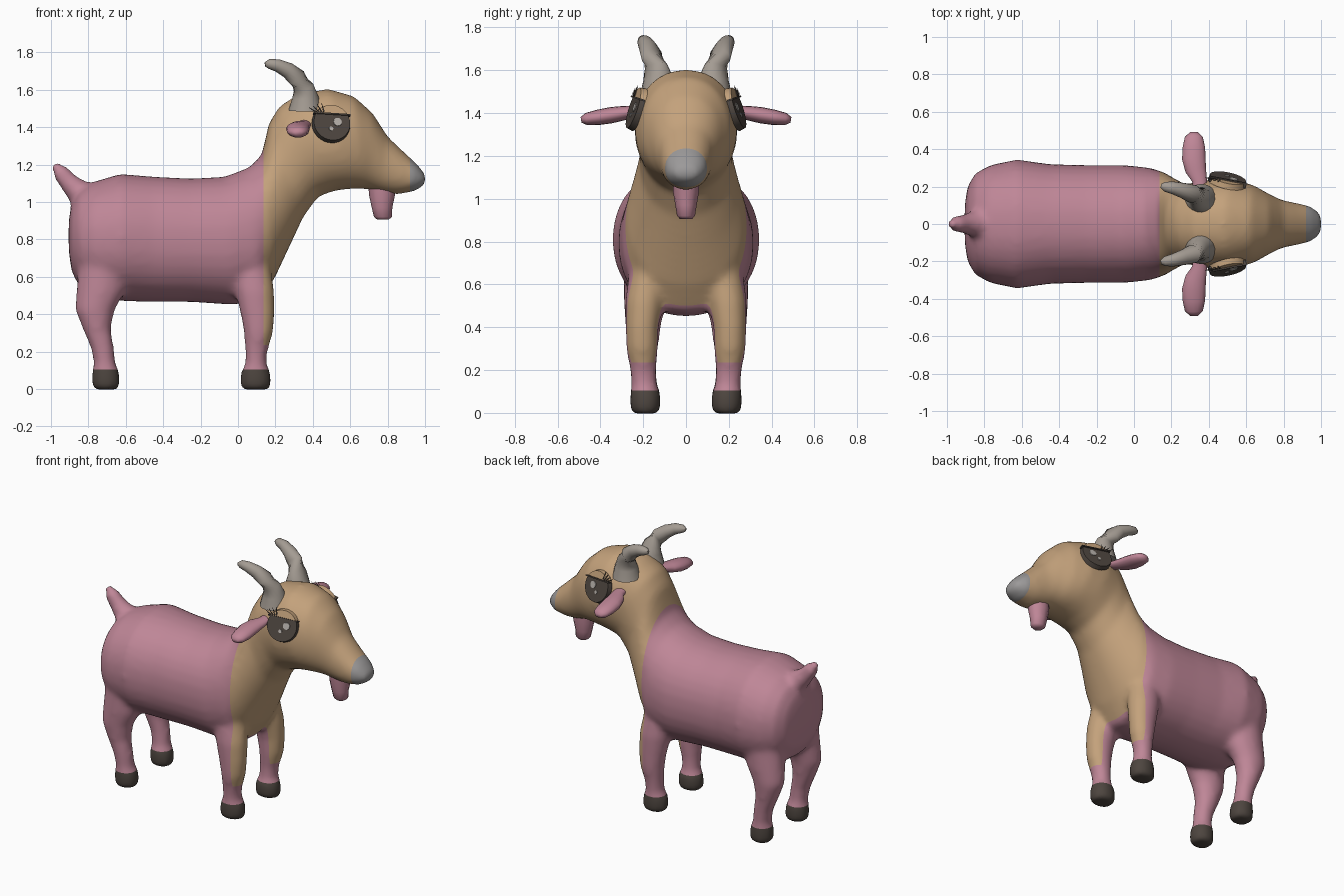
import bpy, bmesh, math
from mathutils import Vector, Matrix

cube = bpy.data.objects.get("Cube")
if cube:
    bpy.data.objects.remove(cube, do_unlink=True)


def material(name, rgb):
    m = bpy.data.materials.new(name)
    m.use_nodes = True
    m.diffuse_color = (*rgb, 1)
    bsdf = next(n for n in m.node_tree.nodes if n.type == 'BSDF_PRINCIPLED')
    bsdf.inputs["Base Color"].default_value = (*rgb, 1)
    bsdf.inputs["Roughness"].default_value = 0.8
    return m


PINK = material("pink coat", (0.52, 0.24, 0.31))
TAN = material("tan coat", (0.55, 0.36, 0.20))
DARK = material("dark brown", (0.075, 0.06, 0.05))
HORN = material("horn grey", (0.37, 0.33, 0.29))
NOSE = material("nose grey", (0.33, 0.32, 0.32))
SHINE = material("eye shine", (0.45, 0.42, 0.39))


def loft(bm, rings, segments=24, power=1.0):
    """Skin closed rings given as (centre, half axis u, half axis v)."""
    def bend(t):
        return math.copysign(abs(t) ** power, t)
    loops = []
    for c, u, v in rings:
        angles = [math.tau * i / segments for i in range(segments)]
        loops.append([bm.verts.new(Vector(c) + Vector(u) * bend(math.cos(a)) + Vector(v) * bend(math.sin(a)))
                      for a in angles])
    for a, b in zip(loops, loops[1:]):
        for i in range(segments):
            j = (i + 1) % segments
            bm.faces.new((a[i], a[j], b[j], b[i]))
    bm.faces.new(loops[0][::-1])
    bm.faces.new(loops[-1])


def tube(bm, points, flat=1.0, segments=16):
    """Loft along (x, y, z, radius) points, rings square to the path."""
    pos = [Vector(p[:3]) for p in points]
    rings = []
    for i, p in enumerate(points):
        d = (pos[min(i + 1, len(pos) - 1)] - pos[max(i - 1, 0)]).normalized()
        side = Vector((1, 0, 0)) if abs(d.x) < 0.6 else Vector((0, 1, 0))
        u = (side - d * side.dot(d)).normalized()
        rings.append((pos[i], u * p[3], d.cross(u) * p[3] * flat))
    loft(bm, rings, segments)


def finish(name, bm, mats, angle=50):
    bmesh.ops.recalc_face_normals(bm, faces=bm.faces)
    me = bpy.data.meshes.new(name)
    bm.to_mesh(me)
    for m in mats:
        me.materials.append(m)
    ob = bpy.data.objects.new(name, me)
    bpy.context.collection.objects.link(ob)
    bpy.ops.object.select_all(action='DESELECT')
    ob.select_set(True)
    bpy.context.view_layer.objects.active = ob
    bpy.ops.object.shade_smooth_by_angle(angle=math.radians(angle))
    return ob


def finish_pair(name, bm, mats, angle=50):
    finish("left_" + name, bm, mats, angle)
    bmesh.ops.scale(bm, vec=(1, -1, 1), verts=bm.verts)
    finish("right_" + name, bm, mats, angle)
    bm.free()


# Torso, neck and head: top x, top z, bottom x, bottom z, half width
TRUNK = [(-.905, .90, -.905, .74, .10), (-.89, .99, -.89, .63, .20),
         (-.85, 1.06, -.85, .55, .27), (-.78, 1.105, -.76, .49, .315),
         (-.63, 1.15, -.62, .47, .345), (-.45, 1.135, -.45, .465, .32),
         (-.25, 1.125, -.25, .465, .315), (-.07, 1.135, -.03, .45, .315),
         (.06, 1.185, .12, .47, .30), (.125, 1.25, .20, .60, .275),
         (.145, 1.33, .27, .75, .245), (.165, 1.42, .35, .92, .215),
         (.22, 1.51, .43, 1.03, .22), (.32, 1.575, .52, 1.06, .24),
         (.48, 1.605, .60, 1.07, .238), (.62, 1.565, .67, 1.07, .205),
         (.72, 1.475, .71, 1.065, .165), (.80, 1.35, .77, 1.05, .13),
         (.89, 1.265, .85, 1.04, .112), (.955, 1.205, .94, 1.055, .095),
         (1.004, 1.145, 1.0, 1.09, .05)]
bm = bmesh.new()
rings = []
for xt, zt, xb, zb, w in TRUNK:
    top, low = Vector((xt, 0, zt)), Vector((xb, 0, zb))
    rings.append(((top + low) / 2, (top - low) / 2, (0, w, 0)))
loft(bm, rings, 32, 0.93)

# Legs: centre x, z, half depth, half width, centre y
FRONT_LEG = [(.095, -.004, .07, .06, .19), (.095, .02, .085, .072, .19),
             (.095, .09, .08, .072, .19), (.095, .13, .058, .06, .195),
             (.098, .2, .06, .062, .2), (.11, .3, .078, .075, .205),
             (.105, .4, .092, .078, .205), (.09, .52, .105, .09, .195),
             (.06, .7, .11, .09, .17)]
HIND_LEG = [(-.705, -.004, .06, .06, .19), (-.705, .02, .077, .072, .19),
            (-.707, .09, .074, .072, .19), (-.713, .14, .058, .06, .195),
            (-.725, .22, .062, .062, .2), (-.755, .32, .075, .072, .2),
            (-.765, .42, .105, .085, .2), (-.735, .52, .13, .1, .19),
            (-.71, .7, .14, .11, .18)]
for leg in (FRONT_LEG, HIND_LEG):
    for s in (1, -1):
        loft(bm, [((x, s * y, z), (rx, 0, 0), (0, ry, 0)) for x, z, rx, ry, y in leg])

# Tail
tube(bm, [(-.78, 0, 1.0, .10), (-.86, 0, 1.06, .068), (-.91, 0, 1.11, .052),
          (-.955, 0, 1.165, .045), (-.985, 0, 1.205, .028)])

# Fuse into one skin, then cut it along the coat borders
fused = finish("fused_helper", bm, [])
bm.free()
remesh = fused.modifiers.new("Fuse", 'REMESH')
remesh.mode = 'VOXEL'
remesh.voxel_size = 0.018
smooth = fused.modifiers.new("Soften", 'SMOOTH')
smooth.factor = 0.5
smooth.iterations = 10
skin = bpy.data.meshes.new_from_object(fused.evaluated_get(bpy.context.evaluated_depsgraph_get()))
bpy.data.objects.remove(fused, do_unlink=True)
bm = bmesh.new()
bm.from_mesh(skin)
HOOF_Z, CUFF_Z, COAT_X, NOSE_X = 0.105, 0.235, 0.137, 0.92
for co, no in (((0, 0, HOOF_Z), (0, 0, 1)), ((0, 0, CUFF_Z), (0, 0, 1)),
               ((COAT_X, 0, 0), (1, 0, 0)), ((NOSE_X, 0, 0), (1, 0, 0))):
    bmesh.ops.bisect_plane(bm, geom=bm.verts[:] + bm.edges[:] + bm.faces[:], dist=1e-5,
                           plane_co=co, plane_no=no)
for f in bm.faces:
    c = f.calc_center_median()
    if c.z < HOOF_Z:
        f.material_index = 2
    elif c.x > NOSE_X:
        f.material_index = 3
    elif c.x > COAT_X and c.z > CUFF_Z:
        f.material_index = 1
finish("body", bm, [PINK, TAN, DARK, NOSE], 80)
bm.free()

# Beard
bm = bmesh.new()
loft(bm, [((.77, 0, 1.10), (.075, 0, 0), (0, .06, 0)), ((.77, 0, 1.03), (.068, 0, 0), (0, .06, 0)),
          ((.77, 0, .97), (.055, 0, 0), (0, .05, 0)), ((.775, 0, .92), (.048, 0, 0), (0, .042, 0)),
          ((.775, 0, .905), (.03, 0, 0), (0, .028, 0))], 12)
finish("beard", bm, [PINK])
bm.free()

# Horns
bm = bmesh.new()
tube(bm, [(.36, .125, 1.49, .09), (.36, .13, 1.56, .07), (.35, .14, 1.61, .056),
          (.315, .16, 1.665, .05), (.265, .178, 1.705, .042),
          (.21, .193, 1.73, .034), (.165, .2, 1.738, .026), (.145, .203, 1.735, .012)])
finish_pair("horn", bm, [HORN], 60)

# Ears
bm = bmesh.new()
tube(bm, [(.355, .17, 1.42, .035), (.35, .235, 1.41, .04), (.33, .29, 1.40, .056),
          (.32, .35, 1.39, .063), (.32, .41, 1.38, .06),
          (.32, .465, 1.372, .048), (.32, .49, 1.368, .022)], 0.6)
finish_pair("ear", bm, [PINK], 60)

# Eye frame: local x runs along the head, y up, z outward
out = Vector((.2, .93, .3)).normalized()
along = (Vector((1, 0, 0)) - out * out.x).normalized()
up = along.cross(out)
up = up if up.z > 0 else -up
frame = Matrix((along, up, out)).transposed().to_4x4()
frame.translation = (.5, .232, 1.42)


def disc(bm, x, y, z, r, depth, index, segments=24):
    made = bmesh.ops.create_cone(bm, cap_ends=True, segments=segments, radius1=r, radius2=r * .94,
                                 depth=depth, matrix=Matrix.Translation((x, y, z)))
    for f in {f for v in made["verts"] for f in v.link_faces}:
        f.material_index = index


# Eyes: dark disc with a tan upper lid, lid edge, pupil, shine and lashes
LID_Y = 0.048
bm = bmesh.new()
disc(bm, 0, 0, 0, .105, .03, 0, 32)
bmesh.ops.bisect_plane(bm, geom=bm.verts[:] + bm.edges[:] + bm.faces[:], dist=1e-5,
                       plane_co=(0, LID_Y, 0), plane_no=(0, 1, 0))
for f in bm.faces:
    if f.calc_center_median().y > LID_Y:
        f.material_index = 1
disc(bm, .03, .005, .016, .024, .006, 2, 12)
disc(bm, -.005, -.035, .016, .012, .006, 2, 12)
bar = bmesh.ops.create_cube(bm, size=1, matrix=Matrix.Translation((0, LID_Y, .008))
                            @ Matrix.Diagonal((.2, .008, .03, 1)))
for k in range(4):
    lean = math.radians(30 + 15 * k)
    spot = Matrix.Translation((-.105 + .018 * k, LID_Y + .016 + .006 * k, .015))
    aim = Matrix.Rotation(math.radians(90) - lean, 4, 'Z') @ Matrix.Rotation(math.radians(-90), 4, 'X')
    bmesh.ops.create_cone(bm, cap_ends=True, segments=6, radius1=.005, radius2=.001, depth=.05,
                          matrix=spot @ aim)
bmesh.ops.transform(bm, matrix=frame, verts=bm.verts)
finish_pair("eye", bm, [DARK, TAN, SHINE], 35)
